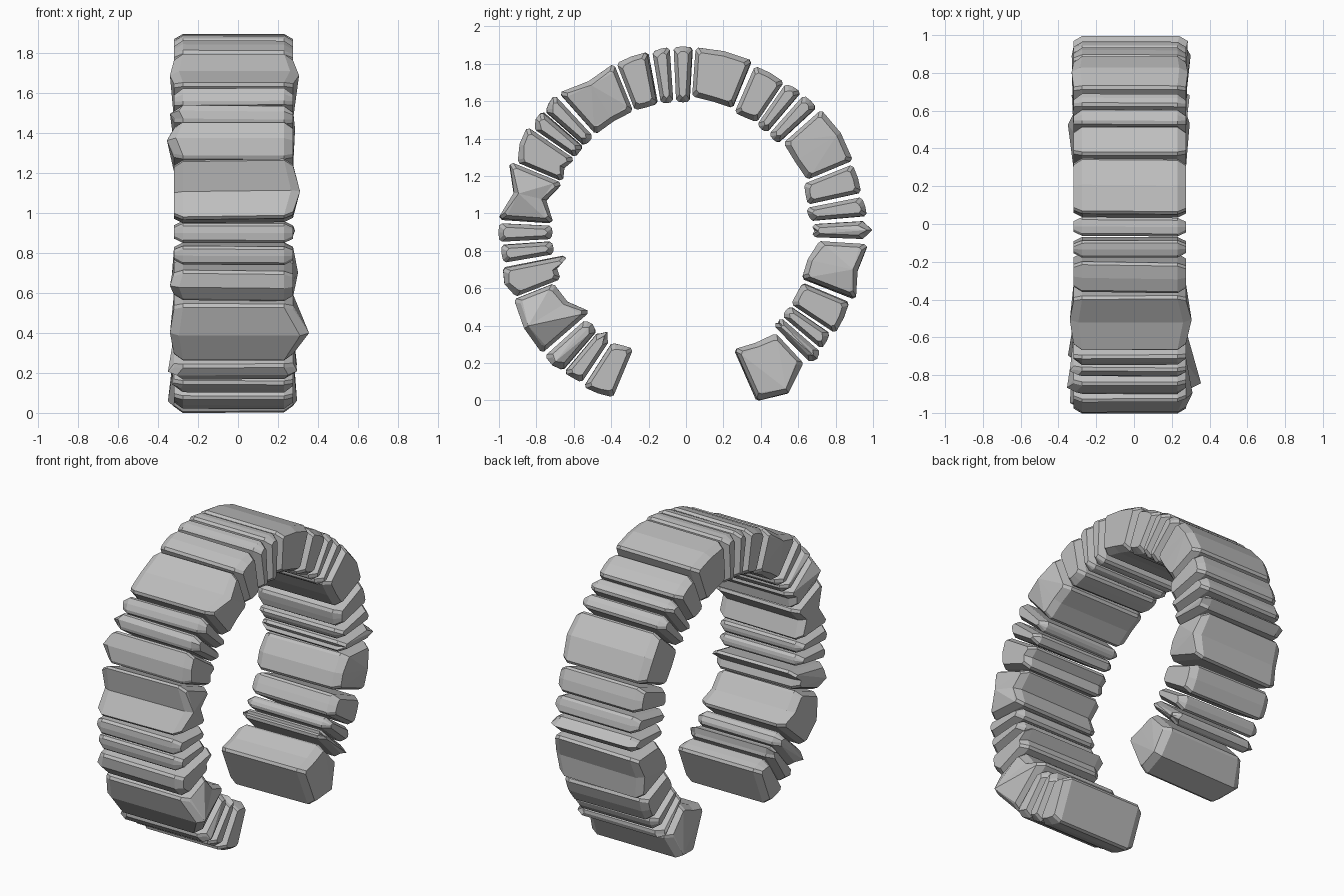
import bpy
import bmesh
import math
import random

if "Cube" in bpy.data.objects:
    bpy.data.objects.remove(bpy.data.objects["Cube"], do_unlink=True)

random.seed(4)

CENTER_Y, CENTER_Z = -0.02, 0.9
X_LOW, X_HIGH = -0.32, 0.275
INNER = 0.697
END_CHAMFER, RADIAL_INSET, SIDE_INSET, CORNER_CUT = 0.045, 0.026, 0.02, 0.014

stone_grey = bpy.data.materials.new("stone grey")
stone_grey.use_nodes = True
grey = (0.52, 0.52, 0.52, 1)
stone_grey.diffuse_color = grey
stone_grey.node_tree.nodes["Principled BSDF"].inputs["Base Color"].default_value = grey

# Start and end angle in degrees, from the bottom via the front and top to the back,
# with the outer radius at each in hundredths
stones = [
    (23, 32.7, 96, 98), (34, 40.2, 97, 98), (41, 48, 98, 99), (49, 68, 99, 97),
    (69, 78.7, 96, 98), (80.4, 86, 97, 97), (87.2, 93, 98, 98), (94, 112, 98, 99),
    (112.7, 124, 96, 100), (125, 130.7, 97, 99), (131.4, 137, 98, 100),
    (138.3, 157.7, 99, 97), (159, 169.1, 97, 98), (170.5, 176, 98, 99),
    (177.5, 183.3, 99, 99), (184.4, 202.2, 99, 99), (203.4, 213.9, 97, 97),
    (215, 220.4, 97, 98), (221.5, 227, 98, 98), (228.4, 247, 99, 99),
    (248.4, 257.6, 98, 98), (259, 265, 98, 99), (266.7, 272.3, 98, 98),
    (274, 291.2, 99, 99), (293, 303.4, 97, 98), (304.5, 310, 96, 97),
    (311, 315.6, 98, 98), (317.4, 336, 96, 99),
]

# Rough stones: radial push of the outer and inner middle, sideways push at +x and -x
rough = {
    1: (0, -0.03, 0, 0.01),
    2: (0.01, -0.01, 0.02, 0.03),
    3: (0.01, 0.02, 0.08, 0.02),
    4: (0.02, 0.03, 0, 0.02),
    7: (-0.06, 0.05, 0.035, 0),
    8: (0.01, 0.02, 0, 0.035),
    9: (0.01, 0, 0, 0.02),
    11: (-0.03, 0, 0.03, 0.02),
    19: (0.01, -0.01, 0.01, 0.01),
    22: (0.035, 0.01, 0.01, 0),
    23: (-0.03, -0.02, 0.025, 0.01),
    26: (0.01, 0.01, 0.02, 0.01),
    27: (0.055, 0, 0.02, 0.03),
}

# Stones whose inner corners leave the common inner radius
inner_shift = {
    0: (-0.02, 0), 3: (-0.04, 0.04), 4: (0, -0.06), 15: (0.028, 0.018),
    16: (0, 0.01), 19: (0.022, 0.025), 20: (0, -0.01), 21: (-0.02, -0.01),
    23: (0.03, -0.012), 27: (0.035, -0.01),
}


def section(index, shrink):
    """Wedge outline with lightly chamfered corners as (angle, radius) pairs."""
    start, end, *outers = stones[index]
    out_push, in_push = rough.get(index, (0.003, -0.003))[:2]
    shifts = inner_shift.get(index, (0, 0))
    inset, side = RADIAL_INSET * shrink, SIDE_INSET * shrink

    def corner(edge, sign, radius, toward):
        near = math.degrees(side / radius) * sign
        far = math.degrees((side + CORNER_CUT) / radius) * sign
        return [(edge + near, radius + toward * CORNER_CUT), (edge + far, radius)]

    o1, o2 = [r / 100 - inset for r in outers]
    i1, i2 = [INNER + s + inset for s in shifts]
    mid = (start + end) / 2
    return (corner(start, 1, o1, -1) + [(mid, (o1 + o2) / 2 + out_push)]
            + corner(end, -1, o2, -1)[::-1] + corner(end, -1, i2, 1)
            + [(mid, (i1 + i2) / 2 + in_push)] + corner(start, 1, i1, 1)[::-1])


def make_stone(index):
    right_push, left_push = rough.get(index, (0, 0, 0, 0))[2:]
    bm = bmesh.new()
    rings = []
    stations = [(X_LOW, 1, -left_push), (X_LOW + END_CHAMFER, 0, -left_push),
                (X_HIGH - END_CHAMFER, 0, right_push), (X_HIGH, 1, right_push)]
    # Each end of a stone is slightly skewed
    skews = [random.uniform(-0.3, 0.3) for _ in range(2)]
    for i, (x, shrink, push) in enumerate(stations):
        ring = []
        for j, (angle, radius) in enumerate(section(index, shrink)):
            t = math.radians(angle + skews[i // 2])
            ring.append(bm.verts.new((
                x + (push if j == 2 else 0),
                CENTER_Y - radius * math.sin(t),
                CENTER_Z - radius * math.cos(t))))
        rings.append(ring)
    for low, high in zip(rings, rings[1:]):
        for j in range(len(low)):
            k = (j + 1) % len(low)
            bm.faces.new((low[j], low[k], high[k], high[j]))
    # End caps fan out from the outer middle
    for ring in (rings[0], rings[-1]):
        for part in ((0, 1, 2), (2, 3, 4), (0, 2, 9), (2, 4, 5), (2, 5, 7), (2, 7, 9),
                     (5, 6, 7), (7, 8, 9)):
            bm.faces.new([ring[j] for j in part])
    bmesh.ops.recalc_face_normals(bm, faces=bm.faces)
    mesh = bpy.data.meshes.new("ring_stone")
    bm.to_mesh(mesh)
    bm.free()
    mesh.materials.append(stone_grey)
    stone = bpy.data.objects.new(f"ring_stone_{index + 1}", mesh)
    bpy.context.collection.objects.link(stone)


for index in range(len(stones)):
    make_stone(index)
